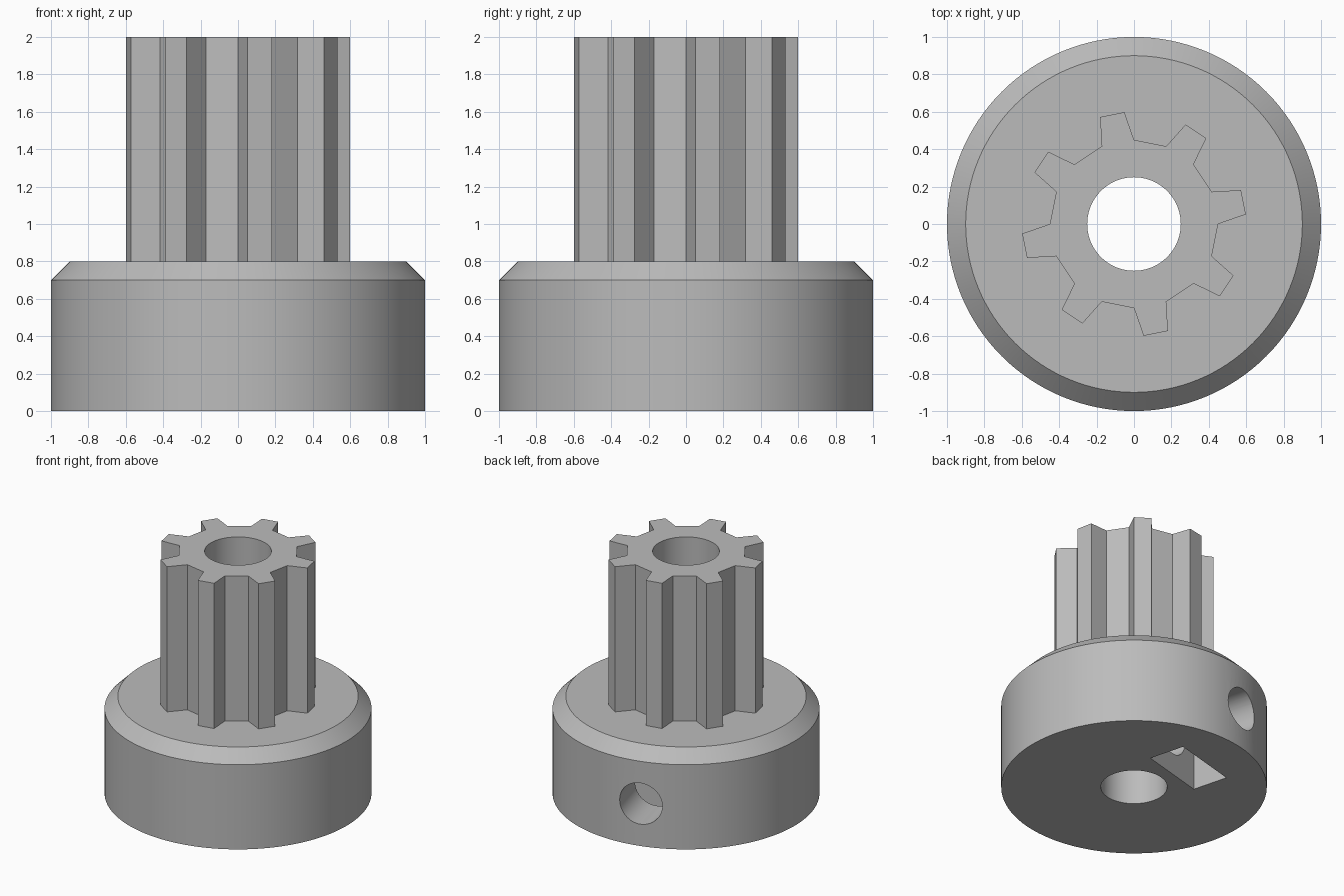
import bpy, bmesh
from math import sin, cos, radians
from mathutils import Matrix, Vector

cube = bpy.data.objects.get("Cube")
if cube:
    bpy.data.objects.remove(cube)

grey = bpy.data.materials.new("plain grey")
grey.use_nodes = True
COLOUR = (0.5, 0.5, 0.5, 1)
grey.diffuse_color = COLOUR
grey.node_tree.nodes["Principled BSDF"].inputs["Base Color"].default_value = COLOUR

SCREW_ANGLE = radians(105)   # direction of the set screw
SCREW_Z = 0.35


def make_object(name, bm, matrix=Matrix()):
    bmesh.ops.recalc_face_normals(bm, faces=bm.faces)
    mesh = bpy.data.meshes.new(name)
    bm.to_mesh(mesh)
    bm.free()
    mesh.transform(matrix)
    mesh.materials.append(grey)
    obj = bpy.data.objects.new(name, mesh)
    bpy.context.collection.objects.link(obj)
    return obj


def stack(name, loops):
    """Closed solid skinned through loops with equal point counts."""
    bm = bmesh.new()
    rings = [[bm.verts.new(p) for p in loop] for loop in loops]
    for low, high in zip(rings, rings[1:]):
        for i in range(len(low)):
            bm.faces.new((low[i - 1], low[i], high[i], high[i - 1]))
    bm.faces.new(rings[0])
    bm.faces.new(rings[-1])
    return make_object(name, bm)


def circle(radius, z, n=128):
    return [(radius * cos(radians(360 * i / n)), radius * sin(radians(360 * i / n)), z)
            for i in range(n)]


def toothed(z, teeth=8):
    # Each tooth: root, tip, tip, root
    points = []
    for k in range(teeth):
        for angle, radius in ((0, 0.45), (4.9, 0.6), (17.6, 0.6), (22.5, 0.45)):
            a = radians(k * 360 / teeth + angle)
            points.append((radius * cos(a), radius * sin(a), z))
    return points


def combine(target, tool, operation):
    mod = target.modifiers.new(tool.name, 'BOOLEAN')
    mod.object = tool
    mod.operation = operation
    mod.solver = 'EXACT'
    bpy.context.view_layer.objects.active = target
    bpy.ops.object.modifier_apply(modifier=mod.name)
    bpy.data.objects.remove(tool)


# Chamfered hub with the toothed shaft rising from it
pulley = stack("pulley_body", [circle(1, 0), circle(1, 0.7), circle(0.9, 0.8)])
combine(pulley, stack("toothed_shaft", [toothed(0.5), toothed(2)]), 'UNION')

# Central bore
combine(pulley, stack("bore", [circle(0.25, -0.1), circle(0.25, 2.1)]), 'DIFFERENCE')

# Nut pocket open at the bottom
turn = Matrix.Rotation(SCREW_ANGLE, 4, 'Z')
bm = bmesh.new()
bmesh.ops.create_cube(bm, size=1)
pocket = make_object("nut_pocket", bm, turn @ Matrix.Translation((0.5, 0, 0.27))
                     @ Matrix.Diagonal((0.3, 0.57, 0.74, 1)))
combine(pulley, pocket, 'DIFFERENCE')

# Radial set screw hole from the bore to the outside
bm = bmesh.new()
bmesh.ops.create_cone(bm, cap_ends=True, segments=64, radius1=0.17, radius2=0.17, depth=1.2)
screw = make_object("screw_hole", bm, turn @ Matrix.Translation((0.6, 0, SCREW_Z))
                    @ Matrix.Rotation(radians(90), 4, 'Y'))
combine(pulley, screw, 'DIFFERENCE')

# Smooth the round walls, keep edges crisp
bpy.ops.object.select_all(action='DESELECT')
pulley.select_set(True)
bpy.context.view_layer.objects.active = pulley
bpy.ops.object.shade_smooth_by_angle(angle=radians(25))
